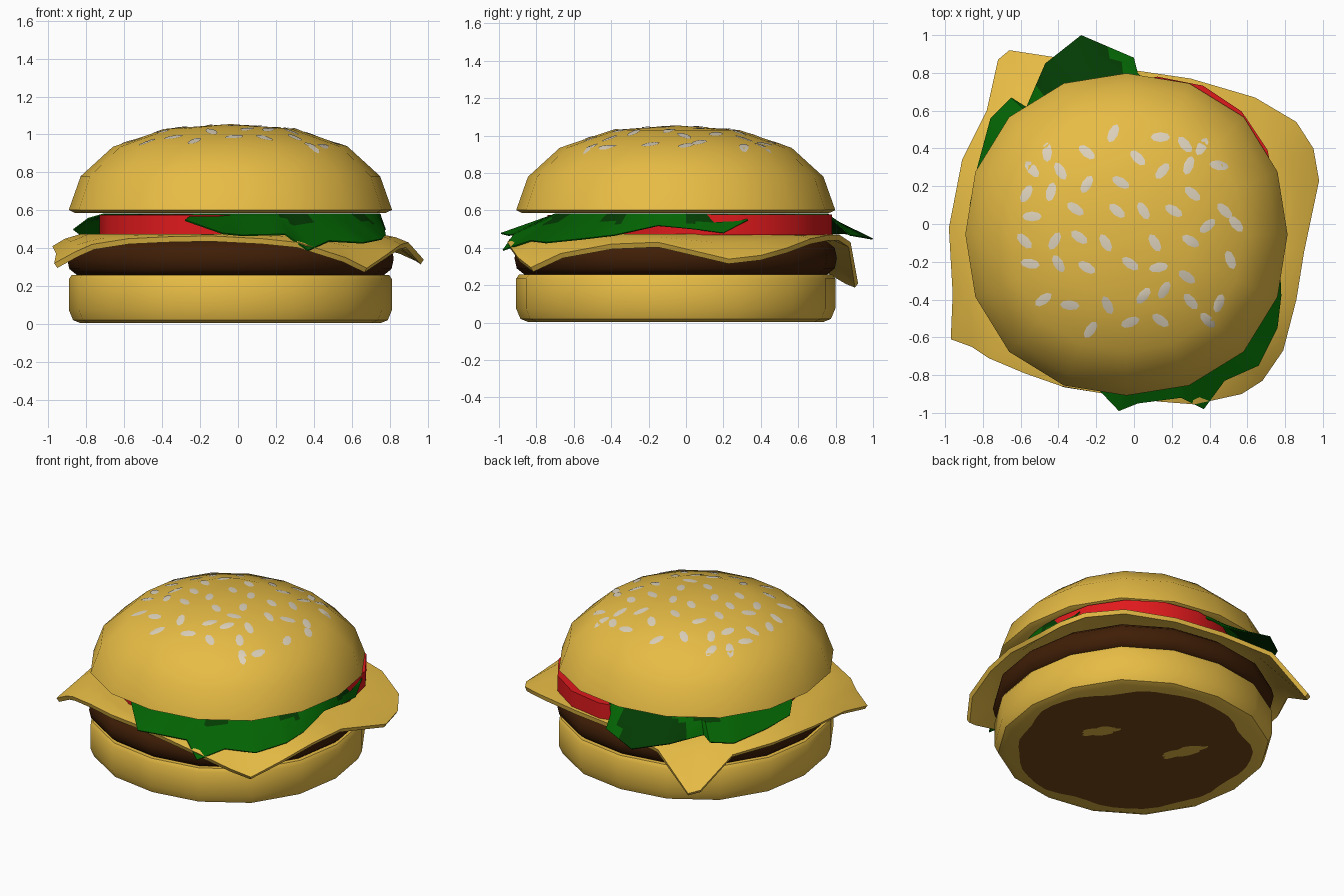
import bpy, bmesh, math
from mathutils import Vector
from mathutils.bvhtree import BVHTree

if "Cube" in bpy.data.objects:
    bpy.data.objects.remove(bpy.data.objects["Cube"])

CX, CY = -0.04, -0.055
TAU = 2 * math.pi


def material(name, rgb):
    m = bpy.data.materials.new(name)
    m.diffuse_color = (*rgb, 1)
    m.use_nodes = True
    m.node_tree.nodes["Principled BSDF"].inputs["Base Color"].default_value = m.diffuse_color
    return m


GOLD = material("golden bun", (0.81, 0.51, 0.06))
BROWN = material("patty brown", (0.05, 0.013, 0.002))
TOAST = material("toasted brown", (0.19, 0.065, 0.010))
RED = material("tomato red", (0.74, 0.010, 0.012))
GREEN = material("leaf green", (0.001, 0.125, 0.001))
DARK = material("dark leaf green", (0.001, 0.043, 0.001))
CREAM = material("seed cream", (0.72, 0.64, 0.50))


def shade(me, angle):
    for p in me.polygons:
        p.use_smooth = True
    me.set_sharp_from_angle(angle=math.radians(angle))


def make(name, verts, faces, mats, smooth=40):
    me = bpy.data.meshes.new(name)
    me.from_pydata(verts, [], faces)
    for m in mats:
        me.materials.append(m)
    ob = bpy.data.objects.new(name, me)
    bpy.context.collection.objects.link(ob)
    if smooth:
        shade(me, smooth)
    return ob


def lathe(name, profile, mat, cx=CX, cy=CY, n=16, square=0.03):
    """Revolve (radius, z) points from bottom to top and cap both ends."""
    verts, faces = [], []
    for r, z in profile:
        for i in range(n):
            a = TAU * i / n
            k = r * (1 + square * math.sin(2 * a) ** 2)
            verts.append((cx + k * math.cos(a), cy + k * math.sin(a), z))
    for j in range(len(profile) - 1):
        for i in range(n):
            i2 = (i + 1) % n
            faces.append((j*n + i, j*n + i2, (j+1)*n + i2, (j+1)*n + i))
    for j, z in ((0, profile[0][1]), (len(profile) - 1, profile[-1][1])):
        c = len(verts)
        verts.append((cx, cy, z if j == 0 or profile[-1][0] > 0.4 else z + 0.025))
        for i in range(n):
            a, b = j*n + i, j*n + (i + 1) % n
            faces.append((b, a, c) if j == 0 else (a, b, c))
    return make(name, verts, faces, [mat])


def rings_to_faces(rings, closed):
    n = len(rings[0])
    faces = []
    for j in range(len(rings) - 1):
        for i in range(n if closed else n - 1):
            i2 = (i + 1) % n
            faces.append((j*n + i, (j+1)*n + i, (j+1)*n + i2, j*n + i2))
    return [p for r in rings for p in r], faces


def thicken(ob, t, angle):
    """Solidify downward, apply, then keep the cut rim sharp."""
    mod = ob.modifiers.new("thickness", 'SOLIDIFY')
    mod.thickness, mod.offset = t, -1
    deps = bpy.context.evaluated_depsgraph_get()
    me = bpy.data.meshes.new_from_object(ob.evaluated_get(deps))
    ob.modifiers.clear()
    ob.data = me
    shade(me, angle)


# Buns, patty and two overlapping tomato slices
lathe("bottom_bun", [(0.79, 0.004), (0.83, 0.02), (0.853, 0.075), (0.853, 0.235),
                     (0.838, 0.258)], GOLD)
lathe("patty", [(0.81, 0.258), (0.85, 0.29), (0.862, 0.345), (0.85, 0.40),
                (0.80, 0.44)], BROWN)
lathe("back_tomato", [(0.63, 0.47), (0.63, 0.577)], RED, 0.125, 0.15, square=0)
lathe("front_tomato", [(0.61, 0.468), (0.61, 0.575)], RED, -0.12, -0.13, square=0)
top_bun = lathe("top_bun", [(0.82, 0.586), (0.853, 0.602), (0.79, 0.78), (0.62, 0.935),
                            (0.34, 1.03)], GOLD)


# Toasted patch under the bottom bun, with bare spots
def blob(name, x, y, rx, ry, turn, z, mat, wobble, n=48):
    pts = []
    for i in range(n):
        a = -TAU * i / n
        k = 1 + wobble * (math.sin(5*a + 1) + 0.6 * math.sin(8*a) + 0.4 * math.sin(13*a + 2))
        u, v = rx * k * math.cos(a), ry * k * math.sin(a)
        pts.append((x + u * math.cos(turn) - v * math.sin(turn),
                    y + u * math.sin(turn) + v * math.cos(turn), z))
    make(name, pts, [tuple(range(n))], [mat], 0)


blob("toasted_base", CX, CY, 0.73, 0.73, 0, 0.002, TOAST, 0.025)
blob("bare_spot_1", 0.27, -0.01, 0.12, 0.05, 2.2, 0.0, GOLD, 0.1)
blob("bare_spot_2", -0.30, 0.13, 0.15, 0.05, 2.0, 0.0, GOLD, 0.1)

# Cheese slice: flat middle, edge drooping to an outline (x, y, underside z)
EDGE = [(-.72, .87, .20), (-.78, .6, .36), (-.91, .34, .38), (-.98, -.02, .38),
        (-.96, -.37, .34), (-.97, -.61, .29), (-.86, -.65, .35), (-.77, -.71, .39),
        (-.58, -.79, .42), (-.38, -.86, .43), (-.15, -.9, .435), (.13, -.94, .42),
        (.32, -.955, .40), (.57, -.9, .32), (.68, -.83, .265), (.79, -.67, .34),
        (.86, -.4, .39), (.9, -.15, .40), (.98, .23, .31), (.95, .4, .33),
        (.86, .54, .37), (.64, .67, .42), (.3, .77, .44), (-.04, .82, .44),
        (-.4, .88, .40), (-.66, .92, .18)]
centre = Vector((CX, CY, 0.475))
rings = [[], [], [], []]
for x, y, z in EDGE:
    out = Vector((x, y, z + 0.03))
    u = Vector((x - CX, y - CY, 0)).normalized()
    inner = centre + u * 0.79
    mid = inner.lerp(out, 0.55)
    mid.z = 0.475 + (out.z - 0.475) * 0.38
    for ring, p in zip(rings, (centre + u * 0.4, inner, mid, out)):
        ring.append(p)
v, f = rings_to_faces(rings, True)
f.append(tuple(range(len(EDGE))))
thicken(make("cheese_slice", v, f, [GOLD], 30), 0.03, 35)


# Lettuce leaves: from under the top bun, over the tomato, to a ragged rim
def leaf(name, rim, dark_rule):
    c = Vector((0.02, 0.03, 0.584))
    pts = []
    for a, b in zip(rim, rim[1:]):
        pts += [Vector(a).lerp(Vector(b), t / 4) for t in range(4)]
    pts.append(Vector(rim[-1]))
    ts = [t / 6 for t in range(7)]
    rings = [[] for _ in range(len(ts) + 1)]
    for p in pts:
        u = Vector((p.x - c.x, p.y - c.y, 0)).normalized()
        rings[0].append(c + u * 0.55)
        for ring, t in zip(rings[1:], ts):
            ring.append((c + u * 0.73).lerp(p, t))
    v, f = rings_to_faces(rings, False)
    ob = make(name, v, f, [GREEN, DARK], 30)
    for poly in ob.data.polygons:
        poly.material_index = int(dark_rule(poly.center))
    thicken(ob, 0.007, 25)


leaf("front_lettuce",
     [(-.28, -.78, .55), (-.08, -.99, .48), (.02, -.95, .47), (.25, -.92, .475),
      (.37, -.98, .39), (.48, -.83, .44), (.66, -.75, .43), (.76, -.55, .45),
      (.78, -.38, .47), (.77, -.15, .52), (.78, .05, .50), (.765, .2, .48),
      (.725, .33, .55)],
     lambda p: p.z > 0.535 and p.x > 0.1 and math.sin(9 * p.x + 11 * p.y) > 0.45)
leaf("back_lettuce",
     [(.06, .755, .57), (.02, .80, .54), (0, .88, .47), (-.28, 1.0, .45),
      (-.47, .85, .48), (-.57, .62, .48), (-.65, .67, .47), (-.76, .56, .45),
      (-.83, .3, .47), (-.87, .1, .5), (-.79, -.05, .56)],
     lambda p: (p.y > 0.68 and -0.5 < p.x < -0.1 + 0.06 * math.sin(25 * p.y))
     or (p.z > 0.55 and math.sin(14 * p.y) > 0.7))

# Sesame seeds: thin ovals laid on the dome
SEEDS = [(-.11, .48), (.14, .46), (.27, .42), (.36, .41), (-.46, .38), (-.25, .38), (.02, .35),
         (.45, .31), (-.54, .29), (-.39, .28), (.15, .28), (.29, .31), (-.57, .16), (-.44, .17),
         (-.25, .21), (-.07, .22), (.31, .16), (-.54, .04), (-.31, .08), (-.09, .07), (.05, .07),
         (.21, .07), (.48, .07), (.54, .0), (-.58, -.09), (-.42, -.09), (-.29, -.07), (-.15, -.1),
         (.11, -.1), (.3, -.09), (.39, -.01), (-.55, -.21), (-.4, -.21), (-.25, -.23), (-.02, -.21),
         (.13, -.23), (.51, -.19), (.28, -.28), (-.48, -.4), (-.34, -.43), (-.14, -.43), (.05, -.38),
         (.16, -.35), (-.02, -.52), (.14, -.51), (.3, -.41), (.45, -.42), (-.23, -.56), (.39, -.51)]
TURNS = [65, 0, -50, 60, 90, -40, -45, -10, -50, -60, 50, 70, 60, 75,
         60, -30, -40, 0, -35, -40, -60, -30, -45, -50, -45, 60, -35, -60,
         -60, -30, 40, -10, -60, -30, -35, 10, -70, -35, 35, -5, -65, 50,
         60, 20, -35, -50, 70, 55, -45]
bm = bmesh.new()
bm.from_mesh(top_bun.data)
dome = BVHTree.FromBMesh(bm)
bm.free()
verts, faces = [], []
for (x, y), deg in zip(SEEDS, TURNS):
    turn, base = math.radians(deg), len(verts)
    for i in range(9):
        a = TAU * i / 8
        s = 0 if i == 8 else 1
        du, dv = s * 0.052 * math.cos(a), s * 0.026 * math.sin(a)
        px = x + du * math.cos(turn) - dv * math.sin(turn)
        py = y + du * math.sin(turn) + dv * math.cos(turn)
        hit = dome.ray_cast(Vector((px, py, 2)), Vector((0, 0, -1)))[0]
        verts.append((px, py, hit.z + (0.003 if s else 0.005)))
    faces += [(base + i, base + (i + 1) % 8, base + 8) for i in range(8)]
make("sesame_seeds", verts, faces, [CREAM], 60)
